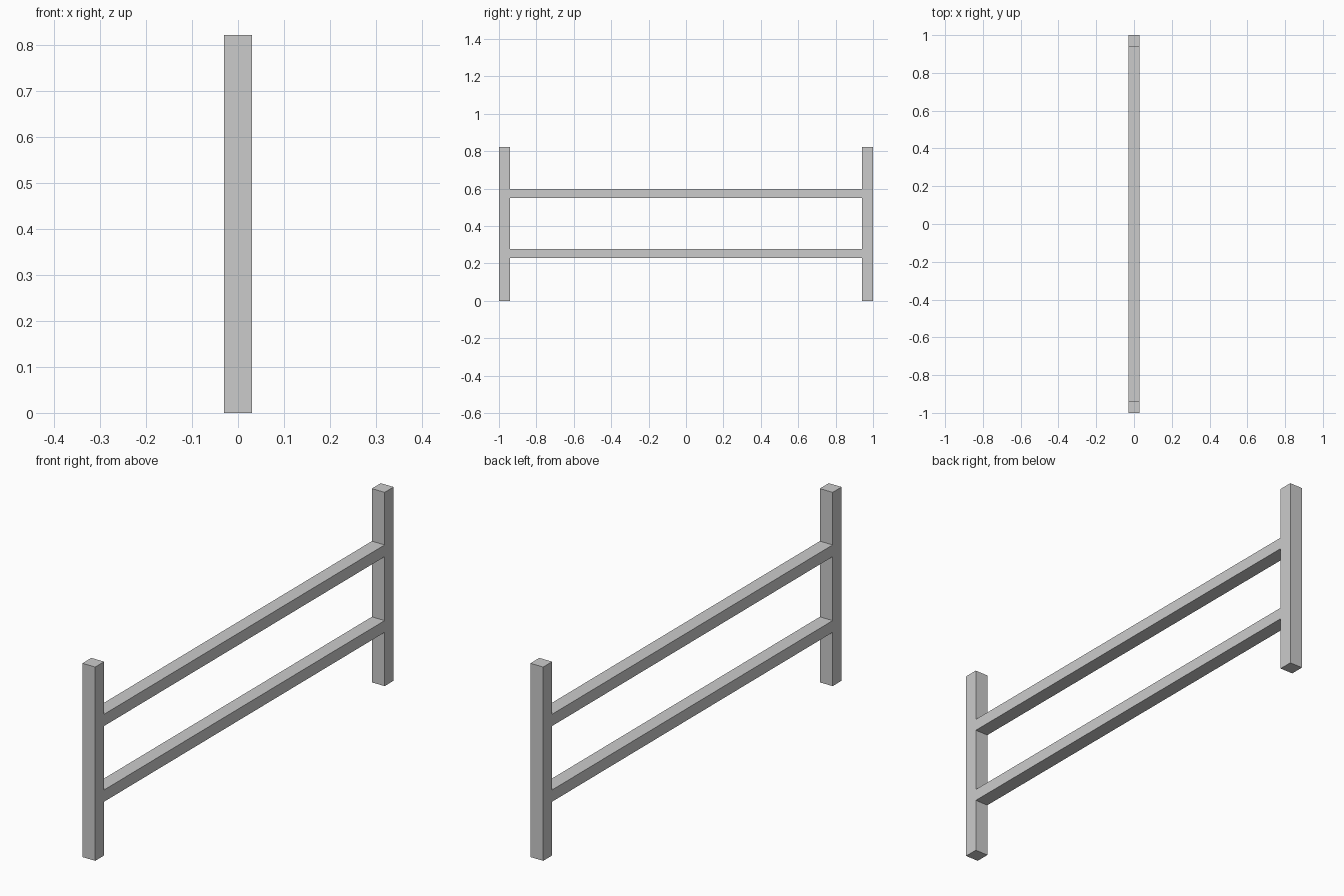
import bpy

if "Cube" in bpy.data.objects:
    bpy.data.objects.remove(bpy.data.objects["Cube"])

WIDTH = 0.06          # shared thickness: rails sit flush with the posts
POST_HEIGHT = 0.822
INNER_Y = 1.0 - WIDTH


def box(name, y0, y1, z0, z1):
    """Box centred on x = 0 spanning the given y and z ranges."""
    bpy.ops.mesh.primitive_cube_add(size=1, location=(0, (y0 + y1) / 2, (z0 + z1) / 2))
    obj = bpy.context.object
    obj.name = name
    obj.scale = (WIDTH, y1 - y0, z1 - z0)
    bpy.ops.object.transform_apply(location=False, rotation=False, scale=True)
    return obj


# Square end posts
box("front_post", -1.0, -INNER_Y, 0.0, POST_HEIGHT)
box("back_post", INNER_Y, 1.0, 0.0, POST_HEIGHT)

# Horizontal rails between the posts
for name, bottom in (("lower_rail", 0.228), ("upper_rail", 0.549)):
    box(name, -INNER_Y, INNER_Y, bottom, bottom + 0.05)
